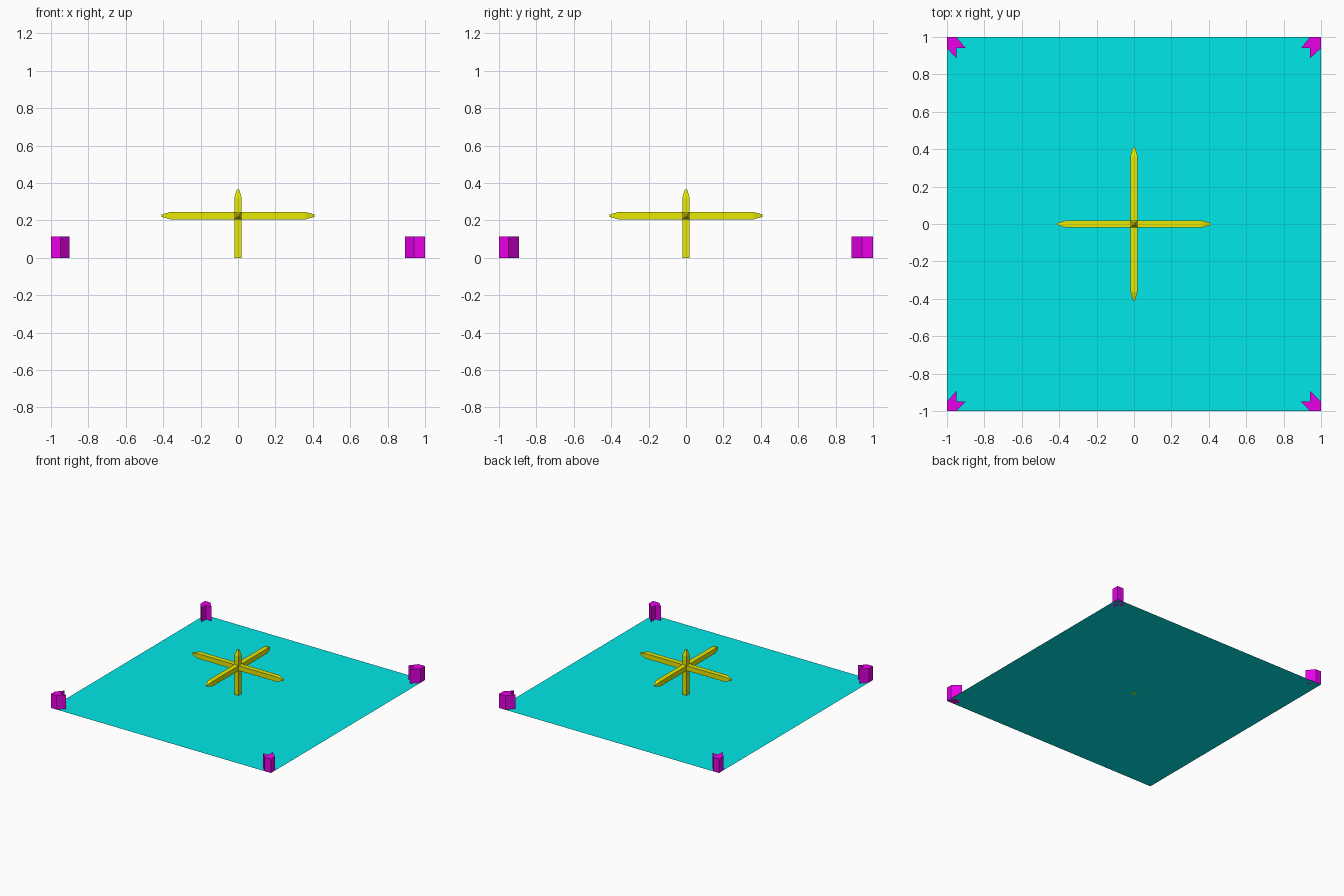
import bpy, bmesh
from mathutils import Vector

if "Cube" in bpy.data.objects:
    bpy.data.objects.remove(bpy.data.objects["Cube"])


def material(name, color):
    m = bpy.data.materials.new(name)
    m.diffuse_color = (*color, 1)
    m.use_nodes = True
    m.node_tree.nodes["Principled BSDF"].inputs["Base Color"].default_value = m.diffuse_color
    return m


def add_object(name, bm, mat):
    bmesh.ops.recalc_face_normals(bm, faces=bm.faces)
    me = bpy.data.meshes.new(name)
    bm.to_mesh(me)
    bm.free()
    me.materials.append(mat)
    ob = bpy.data.objects.new(name, me)
    bpy.context.collection.objects.link(ob)
    return ob


cyan = material("cyan", (0.0, 0.8, 0.8))
yellow = material("yellow", (0.8, 0.8, 0.0))
magenta = material("magenta", (0.8, 0.0, 0.8))

# Flat floor sheet
bm = bmesh.new()
bmesh.ops.create_grid(bm, x_segments=1, y_segments=1, size=1)
floor = add_object("floor", bm, cyan)
if floor.data.polygons[0].normal.z < 0:
    floor.data.flip_normals()

# Corner posts: notched arrow profile, one per corner
H = 0.115
for xname, sx, xi, xt in (("left", -1, 0.95, 0.90), ("right", 1, 0.941, 0.893)):
    for yname, sy, yi, yt in (("front", -1, 0.95, 0.893), ("back", 1, 0.94, 0.886)):
        profile = [(1, 1), (xi, 1), (xt, yi), (xi, yi), (xi, yt), (1, yi)]
        bm = bmesh.new()
        face = bm.faces.new([bm.verts.new((sx * x, sy * y, 0)) for x, y in profile])
        ext = bmesh.ops.extrude_face_region(bm, geom=[face], use_keep_orig=True)
        top = [v for v in ext["geom"] if isinstance(v, bmesh.types.BMVert)]
        bmesh.ops.translate(bm, verts=top, vec=(0, 0, H))
        add_object(f"{yname}_{xname}_corner_post", bm, magenta)

# Central cross: a hub cube with arms extruded from its faces
R, ZC, TIP = 0.02, 0.225, 0.3
bm = bmesh.new()
bmesh.ops.create_cube(bm, size=2 * R)
bmesh.ops.translate(bm, verts=bm.verts, vec=(0, 0, ZC))


def extrude(face, dist):
    n = face.normal.copy()
    new = bmesh.ops.extrude_discrete_faces(bm, faces=[face])["faces"][0]
    bmesh.ops.translate(bm, verts=new.verts, vec=n * dist)
    new.normal_update()
    return new


bm.normal_update()
for face in list(bm.faces):
    n = face.normal.copy()
    if n.z < -0.5:
        extrude(face, ZC - R)  # stem down to the floor
        continue
    shaft = 0.32 - ZC - R if n.z > 0.5 else 0.36 - R
    end = extrude(face, shaft)
    tip = extrude(end, 0.045 if n.z > 0.5 else 0.05)
    c = tip.calc_center_median()
    for v in tip.verts:
        v.co = c + (v.co - c) * TIP
add_object("pointed_cross", bm, yellow)
